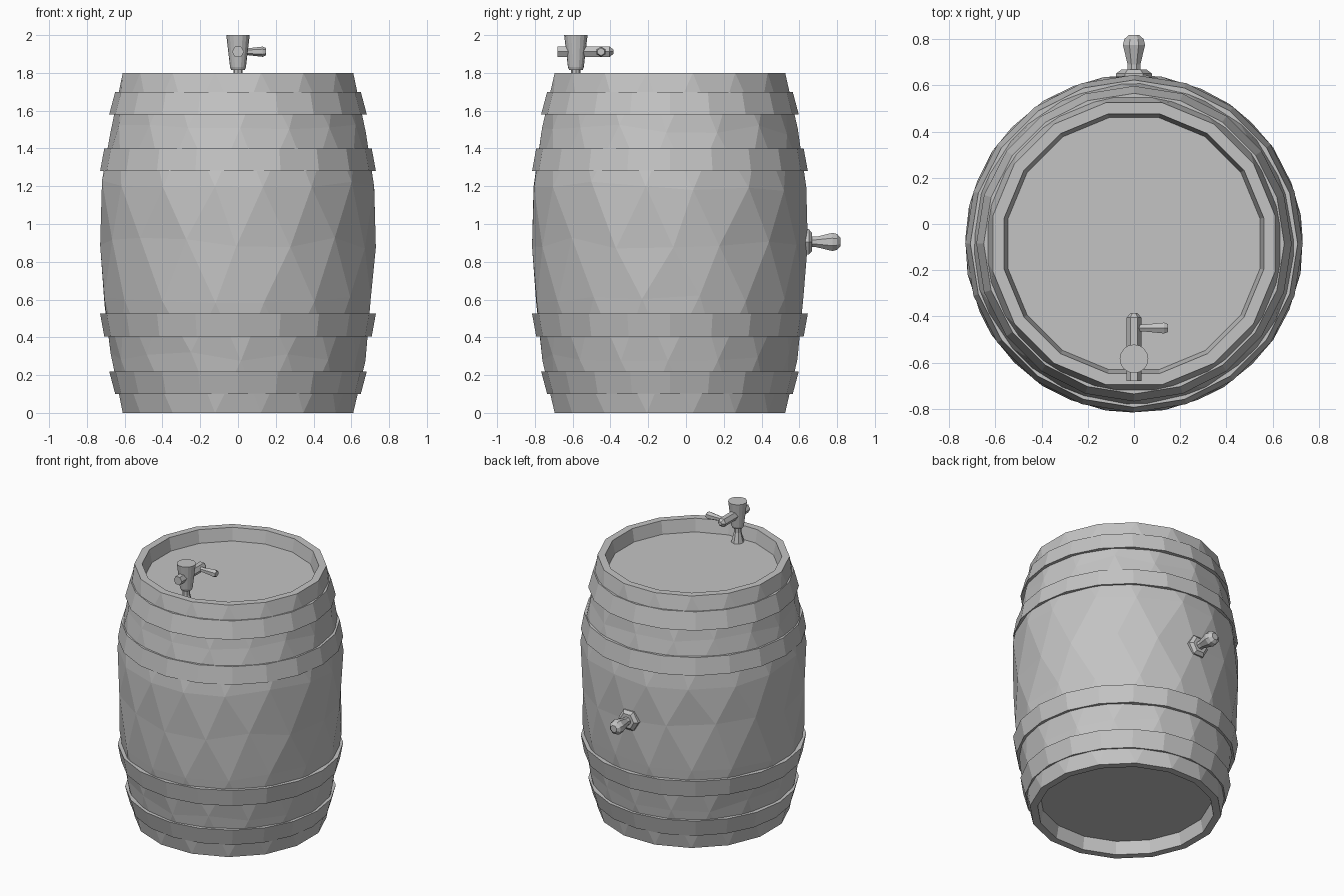
import bpy, bmesh, math, random
from mathutils import Matrix, Vector

random.seed(4)
cube = bpy.data.objects.get("Cube")
if cube:
    bpy.data.objects.remove(cube, do_unlink=True)

grey = bpy.data.materials.new("plain grey")
grey.use_nodes = True
grey.diffuse_color = (0.55, 0.55, 0.55, 1)
grey.node_tree.nodes["Principled BSDF"].inputs["Base Color"].default_value = (0.55, 0.55, 0.55, 1)

CY = -0.085      # barrel axis in y
SIDES = 16


def finish(name, bm, matrix):
    mesh = bpy.data.meshes.new(name)
    bm.to_mesh(mesh)
    bm.free()
    mesh.materials.append(grey)
    obj = bpy.data.objects.new(name, mesh)
    obj.matrix_world = matrix
    bpy.context.collection.objects.link(obj)
    return obj


def turned(name, profile, sides, origin, axis=(0, 0, 1), turn=0.0, closed=False):
    """Sweep (radius, height) points round an axis; closed makes a hoop, otherwise ends are capped."""
    bm = bmesh.new()
    rings = [[bm.verts.new((r * math.cos(math.tau * (i + turn) / sides),
                            r * math.sin(math.tau * (i + turn) / sides), h))
              for i in range(sides)] for r, h in profile]
    pairs = list(zip(rings, rings[1:]))
    if closed:
        pairs.append((rings[-1], rings[0]))
    else:
        bm.faces.new(rings[0][::-1])
        bm.faces.new(rings[-1])
    for a, b in pairs:
        for i in range(sides):
            j = (i + 1) % sides
            bm.faces.new((a[i], a[j], b[j], b[i]))
    bmesh.ops.recalc_face_normals(bm, faces=bm.faces)
    spin = Vector((0, 0, 1)).rotation_difference(Vector(axis)).to_matrix().to_4x4()
    return finish(name, bm, Matrix.Translation(origin) @ spin)


# Barrel body: bulging rings, each turned half a step, joined by triangles
radii = [0.622, 0.675, 0.718, 0.73, 0.732, 0.677, 0.622]
bm = bmesh.new()
rings = []
for k, r in enumerate(radii):
    inner = 0 < k < len(radii) - 1
    ring = []
    for i in range(SIDES):
        a = math.tau * (i + (0.5 if k % 2 == 0 else 0)) / SIDES
        a += random.uniform(-0.03, 0.03) if inner else 0
        z = 0.3 * k + (random.uniform(-0.03, 0.03) if inner else 0)
        ring.append(bm.verts.new((r * math.cos(a), r * math.sin(a), z)))
    rings.append(ring)
for k in range(len(rings) - 1):
    a, b = rings[k], rings[k + 1]
    for i in range(SIDES):
        j = (i + 1) % SIDES
        if k % 2 == 0:
            bm.faces.new((a[i], b[j], b[i]))
            bm.faces.new((a[i], a[j], b[j]))
        else:
            bm.faces.new((a[i], a[j], b[i]))
            bm.faces.new((a[j], b[j], b[i]))

# Rims and recess walls at both ends
for ring, z, depth in ((rings[0], 0.0, 0.1), (rings[-1], 1.8, 1.7)):
    lip = [bm.verts.new((v.co.x * 0.92, v.co.y * 0.92, z)) for v in ring]
    low = [bm.verts.new((v.co.x * 0.89, v.co.y * 0.89, depth)) for v in ring]
    for a, b in ((ring, lip), (lip, low)):
        for i in range(SIDES):
            j = (i + 1) % SIDES
            bm.faces.new((a[i], a[j], b[j], b[i]))
bmesh.ops.recalc_face_normals(bm, faces=bm.faces)
finish("barrel_body", bm, Matrix.Translation((0, CY, 0)))

# Round lids sunk into each end
for name, z in (("bottom_lid", 0.09), ("top_lid", 1.69)):
    turned(name, [(0.565, z), (0.565, z + 0.02)], SIDES, (0, CY, 0), turn=0.5)

# Four hoops, each standing proud of the staves
for name, z0, z1, r0, r1 in (("lowest_hoop", 0.1, 0.22, 0.65, 0.682),
                             ("lower_hoop", 0.405, 0.525, 0.708, 0.73),
                             ("upper_hoop", 1.28, 1.4, 0.73, 0.708),
                             ("highest_hoop", 1.58, 1.7, 0.682, 0.65)):
    turned(name, [(r0, z0), (r1, z1), (r1 - 0.06, z1), (r0 - 0.06, z0)],
           20, (0, CY, 0), closed=True)

# Tap on the top lid: stem, cup, cross pipe and lever
TY = -0.583
turned("tap_stem", [(0.045, 1.7), (0.025, 1.78), (0.025, 1.82)], 8, (0, TY, 0))
turned("tap_cup", [(0.036, 1.815), (0.042, 1.83), (0.062, 2.0)], 16, (0, TY, 0))
turned("tap_pipe", [(0.032, -0.68), (0.032, -0.405), (0.014, -0.385)], 6,
       (0, 0, 1.912), axis=(0, 1, 0))
turned("tap_lever", [(0.018, 0.0), (0.018, 0.05), (0.027, 0.13), (0.02, 0.147)], 6,
       (0, -0.45, 1.912), axis=(1, 0, 0))

# Bung on the back: flange and flared knob
turned("bung_flange", [(0.078, 0.6), (0.078, 0.65), (0.055, 0.668)], 6,
       (0, 0, 0.905), axis=(0, 1, 0))
turned("bung_knob", [(0.03, 0.65), (0.03, 0.69), (0.052, 0.775), (0.045, 0.8), (0.025, 0.817)], 8,
       (0, 0, 0.905), axis=(0, 1, 0), turn=0.5)
